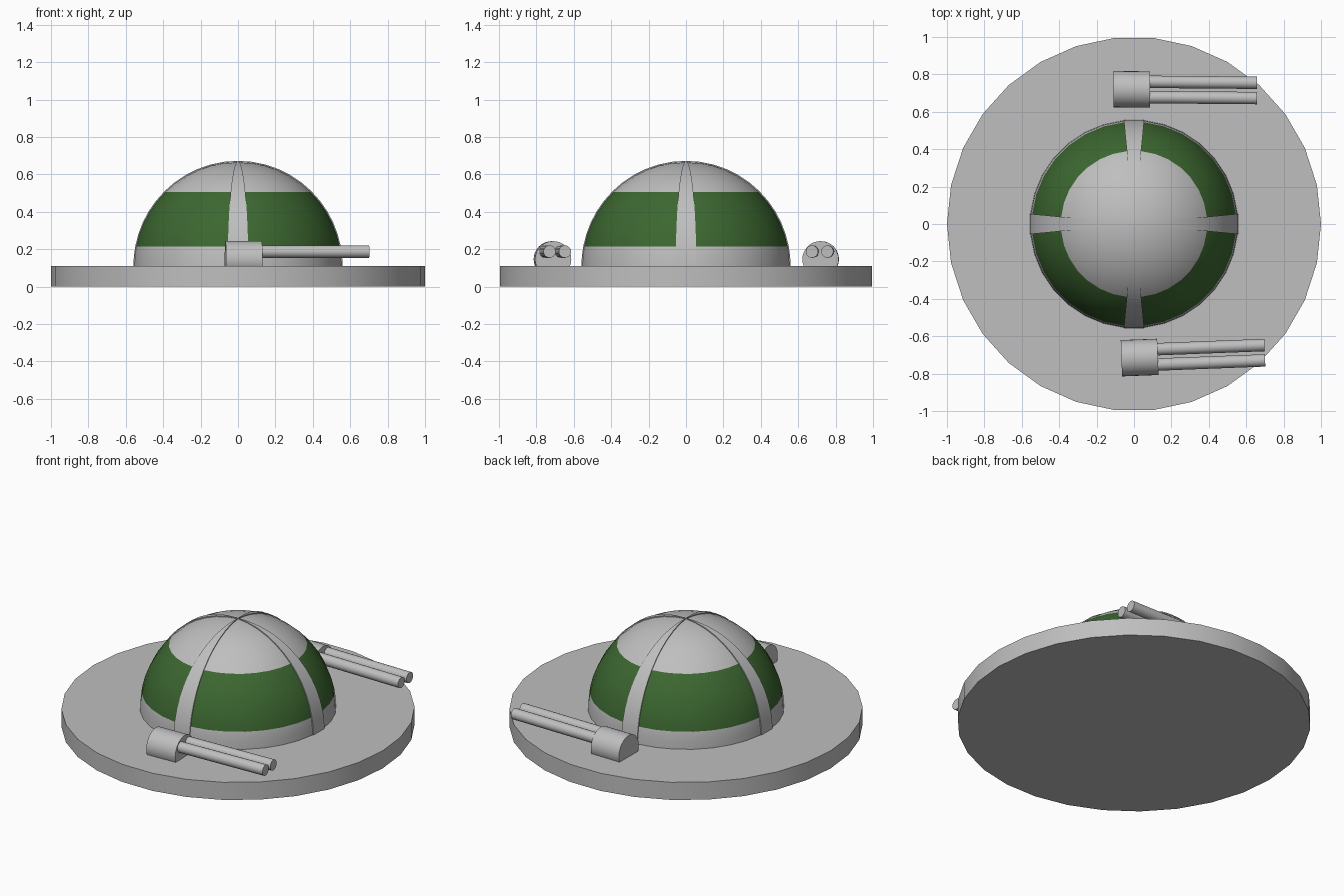
import bpy, bmesh, math
from mathutils import Matrix, Vector

if "Cube" in bpy.data.objects:
    bpy.data.objects.remove(bpy.data.objects["Cube"])

def material(name, rgb):
    m = bpy.data.materials.new(name)
    m.diffuse_color = (*rgb, 1)
    m.use_nodes = True
    m.node_tree.nodes["Principled BSDF"].inputs["Base Color"].default_value = m.diffuse_color
    return m

GREY = material("light grey", (0.52, 0.52, 0.52))
GREEN = material("dark green", (0.045, 0.135, 0.03))

def finish(name, bm, mats, smooth=35):
    bmesh.ops.recalc_face_normals(bm, faces=bm.faces[:])
    me = bpy.data.meshes.new(name)
    bm.to_mesh(me)
    bm.free()
    ob = bpy.data.objects.new(name, me)
    bpy.context.collection.objects.link(ob)
    for m in mats:
        me.materials.append(m)
    bpy.ops.object.select_all(action='DESELECT')
    ob.select_set(True)
    bpy.context.view_layer.objects.active = ob
    bpy.ops.object.shade_smooth_by_angle(angle=math.radians(smooth))
    return ob

def cylinder(name, r, depth, sides, matrix):
    bm = bmesh.new()
    bmesh.ops.create_cone(bm, cap_ends=True, segments=sides, radius1=r,
                          radius2=r, depth=depth, matrix=matrix)
    return finish(name, bm, [GREY])

BASE, R = 0.11, 0.556
LOW, HIGH = 0.215, 0.505

def dome_point(z_angle, a, r):
    return Vector((r * math.cos(z_angle) * math.cos(a),
                   r * math.cos(z_angle) * math.sin(a),
                   BASE + r * math.sin(z_angle)))

def arc_angles(r):
    # latitude steps that land exactly on the band edges
    lo, hi = math.asin((LOW - BASE) / r), math.asin((HIGH - BASE) / r)
    cuts = [(0, lo, 2), (lo, hi, 5), (hi, math.pi / 2, 6)]
    return [a + (b - a) * i / n for a, b, n in cuts for i in range(n)]

# round base plate, a corner pointing along x
cylinder("base_plate", 1.0, BASE, 30,
         Matrix.Translation((0, 0, BASE / 2)) @ Matrix.Rotation(math.pi / 2, 4, 'Z'))

# dome with a green band
N = 32
bm = bmesh.new()
rings = [[bm.verts.new(dome_point(t, 2 * math.pi * (i + 0.5) / N, R)) for i in range(N)]
         for t in arc_angles(R)]
apex = bm.verts.new((0, 0, BASE + R))
for a, b in zip(rings, rings[1:]):
    for i in range(N):
        j = (i + 1) % N
        bm.faces.new((a[i], a[j], b[j], b[i]))
for i in range(N):
    bm.faces.new((rings[-1][i], rings[-1][(i + 1) % N], apex))
for f in bm.faces:
    f.material_index = int(LOW < f.calc_center_median().z < HIGH)
finish("dome", bm, [GREY, GREEN])

# four raised ribs tapering to the top
HALF = math.radians(5.6)
for k in range(4):
    mid = k * math.pi / 2
    bm = bmesh.new()
    rows = []
    for t in arc_angles(R) + [math.pi / 2 - 0.01]:
        rows.append([bm.verts.new(dome_point(t, mid + s * HALF, r))
                     for s, r in ((-1, R - 0.008), (-1, R + 0.006),
                                  (1, R + 0.006), (1, R - 0.008))])
    for a, b in zip(rows, rows[1:]):
        for i in range(3):
            bm.faces.new((a[i], a[i + 1], b[i + 1], b[i]))
    finish(f"rib_{k + 1}", bm, [GREY])

# twin-barrel guns either side of the dome
ALONG_X = Matrix.Rotation(math.pi / 2, 4, 'Y')
for side, x, y, turn in (("front", 0.03, -0.714, 2.2), ("back", -0.012, 0.72, -0.5)):
    place = Matrix.Translation((x, y, 0)) @ Matrix.Rotation(math.radians(turn), 4, 'Z')
    cylinder(f"{side}_gun_body", 0.097, 0.195, 32,
             place @ Matrix.Translation((0, 0, 0.146)) @ ALONG_X)
    for n, off in enumerate((-0.041, 0.041)):
        cylinder(f"{side}_gun_barrel_{n + 1}", 0.033, 0.62, 20,
                 place @ Matrix.Translation((0.36, off, 0.187)) @ ALONG_X)
